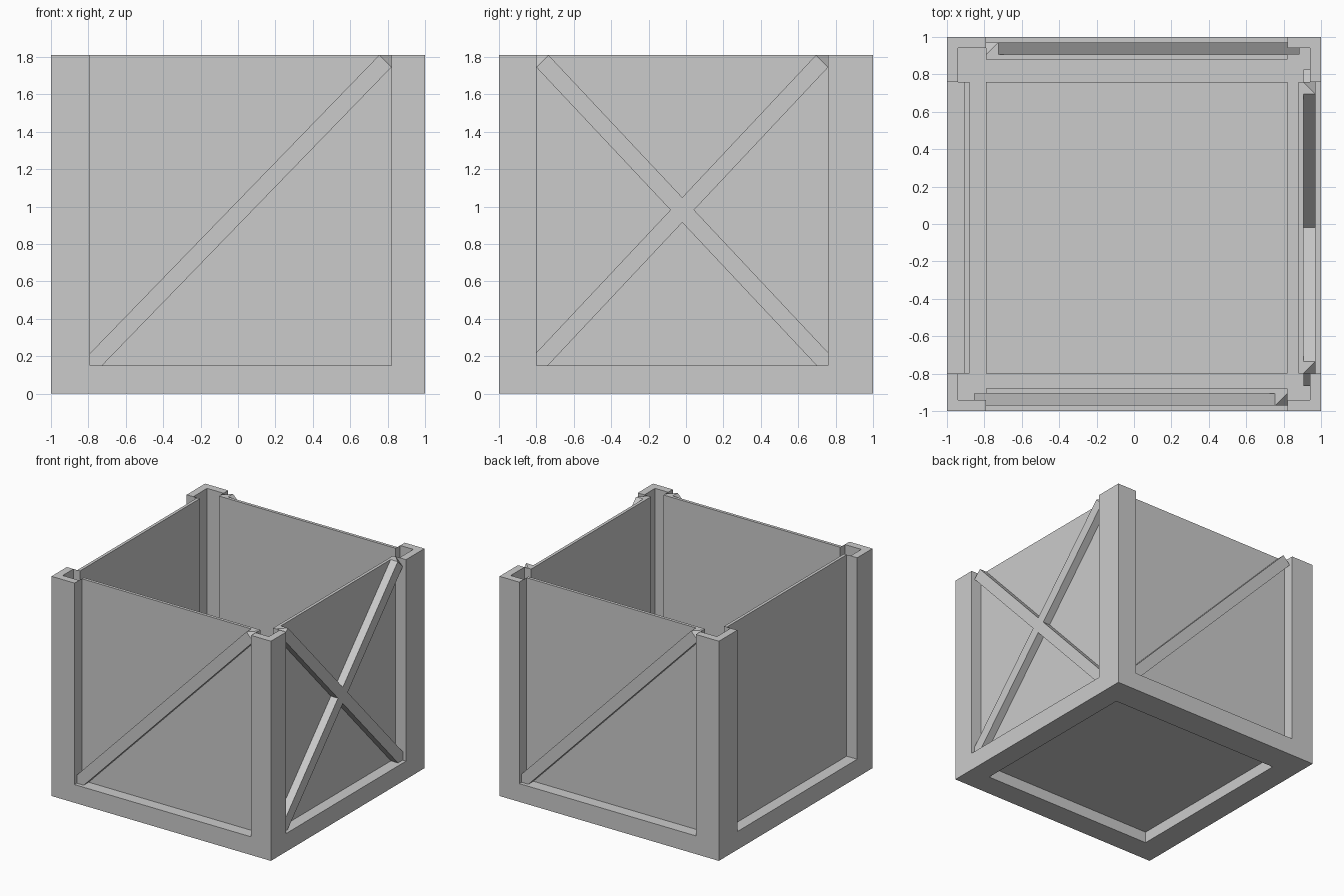
import bpy, bmesh
from mathutils import Vector

if "Cube" in bpy.data.objects:
    bpy.data.objects.remove(bpy.data.objects["Cube"])

H = 1.81                      # height of the open crate
X0, X1 = -0.79, 0.82          # window limits along x
Y0, Y1 = -0.80, 0.76          # window limits along y
RAIL = 0.15                   # bottom rail height
WALL, IN, BACK = 0.06, 0.095, 0.12   # frame thickness, panel outer/inner depth
BRACE = 0.03                  # depth of the brace faces

# (u, v, depth) on each side -> world position
SIDES = {
    "front": (lambda u, v, d: (u, -1 + d, v), X0, X1, RAIL, H),
    "back": (lambda u, v, d: (u, 1 - d, v), X0, X1, RAIL, H),
    "right": (lambda u, v, d: (1 - d, u, v), Y0, Y1, RAIL, H),
    "left": (lambda u, v, d: (-1 + d, u, v), Y0, Y1, RAIL, H),
    "floor": (lambda u, v, d: (u, v, d), X0, X1, Y0, Y1),
}


def finish(name, bm, normals=True):
    if normals:
        bmesh.ops.recalc_face_normals(bm, faces=bm.faces)
    me = bpy.data.meshes.new(name)
    bm.to_mesh(me)
    bm.free()
    ob = bpy.data.objects.new(name, me)
    bpy.context.collection.objects.link(ob)
    return ob


def hull(name, points):
    bm = bmesh.new()
    for p in points:
        bm.verts.new(p)
    bmesh.ops.convex_hull(bm, input=bm.verts)
    bmesh.ops.dissolve_limit(bm, angle_limit=0.01, verts=bm.verts, edges=bm.edges)
    return finish(name, bm)


def box(name, lo, hi):
    return hull(name, [(x, y, z) for x in (lo[0], hi[0])
                       for y in (lo[1], hi[1]) for z in (lo[2], hi[2])])


# Outer frame: thin-walled box with a window cut in every side
frame = box("frame", (-1, -1, 0), (1, 1, H))
I = 1 - WALL
cutters = [
    box("inside_cutter", (-I, -I, WALL), (I, I, 3)),
    box("front_back_cutter", (X0, -2, RAIL), (X1, 2, 3)),
    box("left_right_cutter", (-2, Y0, RAIL), (2, Y1, 3)),
    box("floor_cutter", (X0, Y0, -1), (X1, Y1, 1)),
]
bpy.context.view_layer.objects.active = frame
for c in cutters:
    m = frame.modifiers.new(c.name, 'BOOLEAN')
    m.operation, m.solver, m.object = 'DIFFERENCE', 'EXACT', c
    c.hide_render = True
    bpy.ops.object.modifier_apply(modifier=m.name)
    bpy.data.objects.remove(c)

# Recessed panels, and the thin returns joining them to the window edges
for side, (P, u0, u1, v0, v1) in SIDES.items():
    hull(side + "_panel", [P(u, v, d) for u in (u0, u1)
                           for v in (v0, v1) for d in (IN, BACK)])
    path = [(u0, v1), (u0, v0), (u1, v0), (u1, v1)]
    if side == "floor":
        path.append(path[0])
    bm = bmesh.new()
    centre = Vector(P((u0 + u1) / 2, (v0 + v1) / 2, IN))
    for a, b in zip(path, path[1:]):
        f = bm.faces.new([bm.verts.new(P(*q)) for q in
                          ((*a, WALL), (*b, WALL), (*b, IN), (*a, IN))])
        f.normal_update()
        if f.normal.dot(centre - f.calc_center_median()) < 0:
            f.normal_flip()
    finish(side + "_recess", bm, normals=False)


# Diagonal braces: lower end tucked behind the post, upper end bevelled to the corner
def brace(name, side, flip=False):
    P, u0, u1, v0, v1 = SIDES[side]
    c, t = 0.065, 0.065
    low = [(u0 - t, RAIL + c - t), (u0 + c - t, RAIL - t)]
    top = [(u1 - c, H), (u1, H - c)]
    outer = low + top
    inner = outer + [(u1, H)]
    m = (lambda u: u0 + u1 - u) if flip else (lambda u: u)
    hull(name, [P(m(u), v, BRACE) for u, v in outer] +
               [P(m(u), v, IN) for u, v in inner])


brace("front_brace", "front")
brace("back_brace", "back", True)
brace("right_brace_a", "right")
brace("right_brace_b", "right", True)
